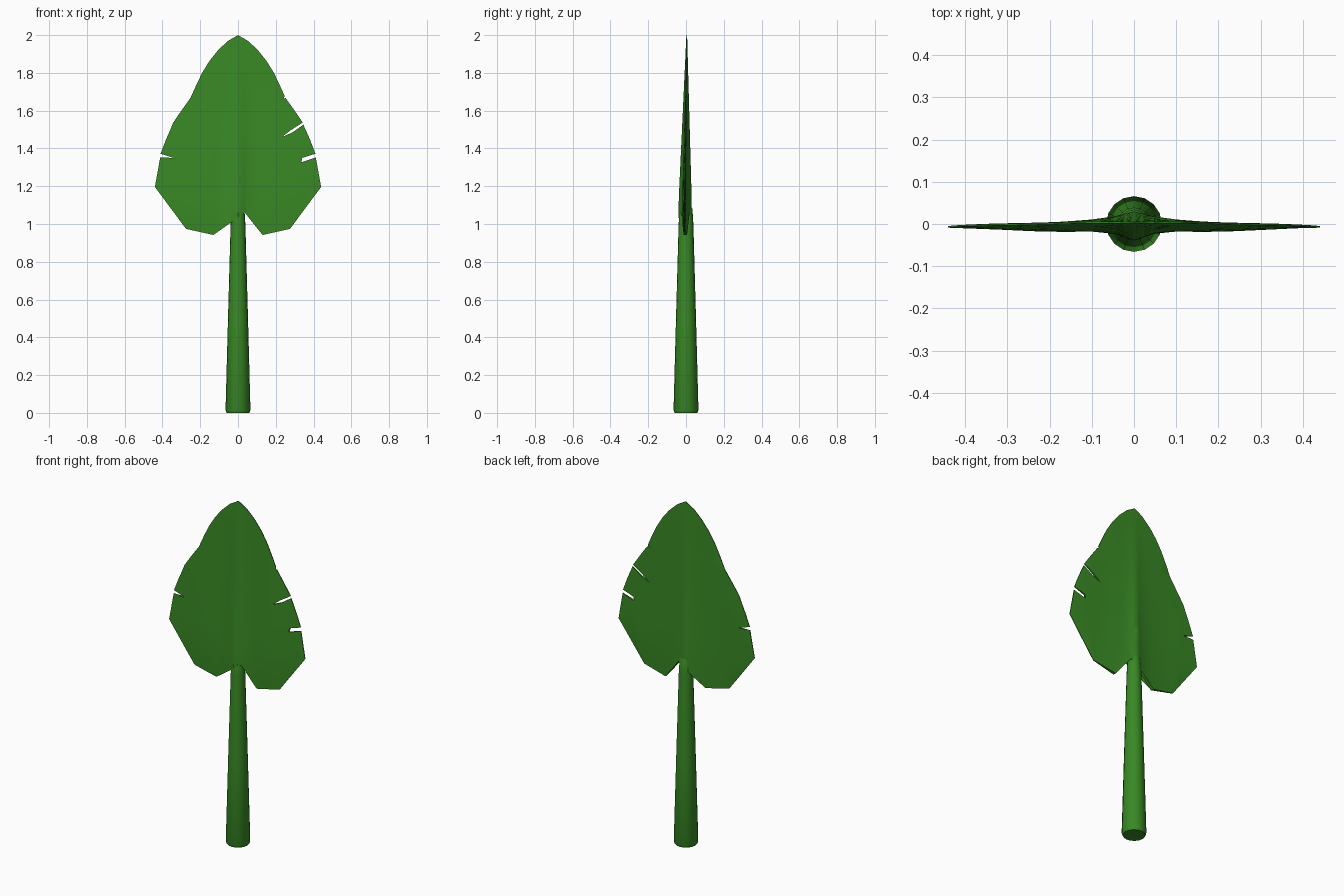
import bpy, bmesh, math

if "Cube" in bpy.data.objects:
    bpy.data.objects.remove(bpy.data.objects["Cube"])

green = bpy.data.materials.new("leaf green")
green.diffuse_color = (0.04, 0.25, 0.018, 1)
green.use_nodes = True
green.node_tree.nodes["Principled BSDF"].inputs["Base Color"].default_value = green.diffuse_color


def finish(bm, name, angle):
    bmesh.ops.recalc_face_normals(bm, faces=bm.faces)
    me = bpy.data.meshes.new(name)
    bm.to_mesh(me)
    bm.free()
    ob = bpy.data.objects.new(name, me)
    bpy.context.collection.objects.link(ob)
    me.materials.append(green)
    bpy.ops.object.select_all(action='DESELECT')
    ob.select_set(True)
    bpy.context.view_layer.objects.active = ob
    bpy.ops.object.shade_smooth_by_angle(angle=math.radians(angle))
    return ob


# Stem: tapered round stalk with a slightly rounded foot, closing inside the blade
bm = bmesh.new()
SIDES = 16
rings = []
for z, r in [(0, 0.06), (0.015, 0.066), (0.5, 0.053), (1.0, 0.039), (1.08, 0.034), (1.13, 0.012)]:
    rings.append([bm.verts.new((r * math.cos(2 * math.pi * i / SIDES),
                                r * math.sin(2 * math.pi * i / SIDES), z)) for i in range(SIDES)])
for a, b in zip(rings, rings[1:]):
    for i in range(SIDES):
        j = (i + 1) % SIDES
        bm.faces.new((a[i], a[j], b[j], b[i]))
bm.faces.new(rings[0])
bm.faces.new(rings[-1])
finish(bm, "stem", 40)

# Blade outline, right half from the tip down, with three slits in the margin
half = [(0.055, 1.968), (0.106, 1.92), (0.15, 1.865), (0.19, 1.80), (0.22, 1.738), (0.246, 1.68),
        (0.19, 1.655), (0.20, 1.645), (0.252, 1.667),
        (0.30, 1.60), (0.343, 1.537), (0.28, 1.497), (0.232, 1.46), (0.29, 1.486), (0.346, 1.526),
        (0.38, 1.45), (0.41, 1.372), (0.34, 1.35), (0.26, 1.307), (0.34, 1.328), (0.412, 1.352),
        (0.44, 1.196), (0.275, 0.974), (0.13, 0.942), (0.036, 1.06)]
outline = [(0, 2.0)] + half + [(-x, z) for x, z in reversed(half)]

bm = bmesh.new()
face = bm.faces.new([bm.verts.new((x, 0, z)) for x, z in outline])
bmesh.ops.triangulate(bm, faces=[face])


# Cut the sheet into a grid so it can be shaped
def cut(co, no):
    bmesh.ops.bisect_plane(bm, geom=bm.verts[:] + bm.edges[:] + bm.faces[:],
                           plane_co=co, plane_no=no, dist=1e-5)


for x in (0, 0.02, 0.045, 0.1, 0.17, 0.24, 0.32):
    for s in ({1, -1} if x else {1}):
        cut((s * x, 0, 0), (1, 0, 0))
for i in range(9):
    cut((0, 0, 1.04 + 0.105 * i), (0, 0, 1))

# Second sheet behind the first, joined round the rim
res = bmesh.ops.extrude_face_region(bm, geom=bm.faces[:], use_keep_orig=True)
back = {g for g in res["geom"] if isinstance(g, bmesh.types.BMVert)}

margin = [(0.94, 0.2), (0.974, 0.275), (1.196, 0.44), (1.37, 0.41), (1.535, 0.344),
          (1.68, 0.246), (1.80, 0.19), (1.92, 0.106), (2.0, 0.001)]


def half_width(z):
    for (z0, w0), (z1, w1) in zip(margin, margin[1:]):
        if z <= z1:
            return w0 + (w1 - w0) * max(0, z - z0) / (z1 - z0)
    return 0.001


# Thin lens section with a midrib that fades toward the tip
for v in bm.verts:
    x, z = abs(v.co.x), v.co.z
    inner = max(0, 1 - x / half_width(z))
    low = min(1, max(0, (2 - z) / 0.9))
    rib = max(0, 1 - x / 0.06)
    centre = 0.004 - 0.012 * low * min(1, x / 0.2)
    if v in back:
        v.co.y = centre + 0.002 + 0.013 * low * inner ** 0.6 + 0.012 * low * rib
    else:
        v.co.y = centre - 0.002 - 0.02 * low * inner - 0.022 * low * rib
finish(bm, "leaf_blade", 40)
